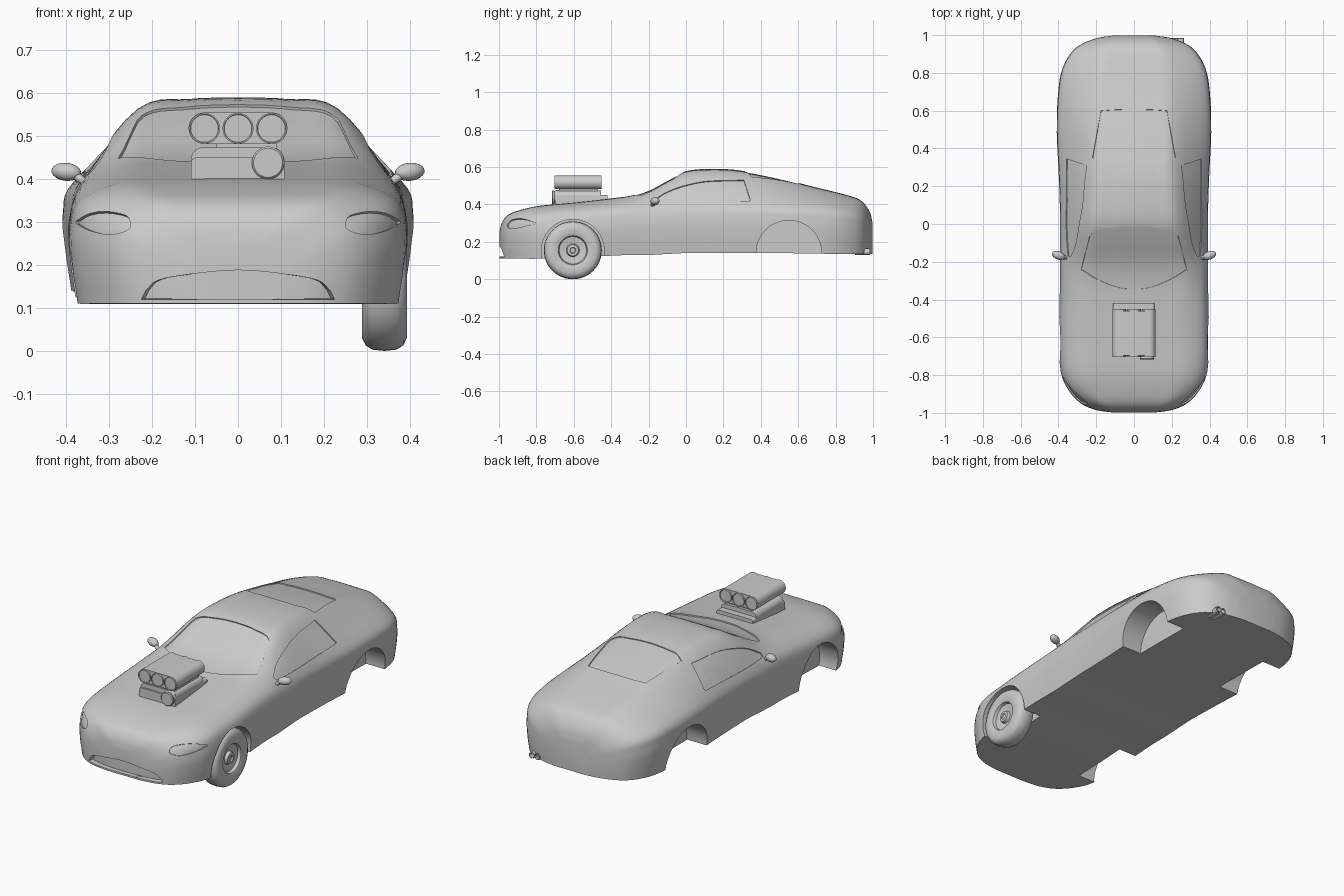
import bpy, bmesh, math
from mathutils import Vector, Matrix
from mathutils.bvhtree import BVHTree

if "Cube" in bpy.data.objects:
    bpy.data.objects.remove(bpy.data.objects["Cube"])


def spline(pts, n):
    """Catmull-Rom through tuples of any length, n samples per span."""
    pts = [Vector(p) for p in pts]
    ext = [2 * pts[0] - pts[1]] + pts + [2 * pts[-1] - pts[-2]]
    out = []
    for i in range(1, len(ext) - 2):
        a, b, c, d = ext[i - 1:i + 3]
        for k in range(n):
            t = k / n
            out.append(0.5 * (2 * b + (c - a) * t + (2 * a - 5 * b + 4 * c - d) * t * t
                              + (3 * b - a - 3 * c + d) * t ** 3))
    return out + [pts[-1]]


def make(name, verts, faces):
    me = bpy.data.meshes.new(name)
    me.from_pydata([tuple(v) for v in verts], [], faces)
    bm = bmesh.new()
    bm.from_mesh(me)
    bmesh.ops.remove_doubles(bm, verts=bm.verts, dist=1e-5)
    bmesh.ops.recalc_face_normals(bm, faces=bm.faces)
    bm.to_mesh(me)
    bm.free()
    ob = bpy.data.objects.new(name, me)
    bpy.context.collection.objects.link(ob)
    return ob


def smooth(ob, angle=35):
    bpy.ops.object.select_all(action='DESELECT')
    bpy.context.view_layer.objects.active = ob
    ob.select_set(True)
    bpy.ops.object.shade_smooth_by_angle(angle=math.radians(angle))


def cut(ob, cutter):
    m = ob.modifiers.new("cut", 'BOOLEAN')
    m.operation, m.solver, m.object = 'DIFFERENCE', 'EXACT', cutter
    bpy.context.view_layer.objects.active = ob
    bpy.ops.object.modifier_apply(modifier=m.name)
    bpy.data.objects.remove(cutter)


def lathe(name, profile, center, axis='X', seg=48):
    """Spin (offset along axis, radius) points around X or Y."""
    verts, n = [], len(profile)
    for i in range(seg):
        a = 2 * math.pi * i / seg
        for o, r in profile:
            p, q = r * math.cos(a), r * math.sin(a)
            verts.append(Vector(center) + Vector((o, p, q) if axis == 'X' else (p, o, q)))
    faces = [(i * n + j, i * n + j + 1, (i + 1) % seg * n + j + 1, (i + 1) % seg * n + j)
             for i in range(seg) for j in range(n - 1)]
    ob = make(name, verts, faces)
    smooth(ob)
    return ob


def extrude_y(name, outline, y0, y1):
    n = len(outline)
    verts = [(x, y, z) for y in (y0, y1) for x, z in outline]
    faces = [tuple(range(n)), tuple(range(n, 2 * n))]
    faces += [(i, (i + 1) % n, n + (i + 1) % n, n + i) for i in range(n)]
    ob = make(name, verts, faces)
    smooth(ob)
    return ob


def rounded(x0, x1, z0, z1, r, seg=8):
    out = []
    for cx, cz, s in ((x1 - r, z1 - r, 0), (x0 + r, z1 - r, 1), (x0 + r, z0 + r, 2), (x1 - r, z0 + r, 3)):
        for k in range(seg + 1):
            a = (s + k / seg) * math.pi / 2
            out.append((cx + r * math.cos(a), cz + r * math.sin(a)))
    return out


# body stations: y, half width, sill z, shoulder z, roof half width, top z
stations = [
    (-.998, .11, .11, .20, .06, .25), (-.985, .20, .11, .25, .13, .302), (-.95, .28, .11, .29, .19, .345),
    (-.88, .345, .11, .325, .24, .372), (-.78, .387, .11, .345, .27, .393), (-.6, .395, .115, .36, .27, .41),
    (-.42, .393, .125, .375, .27, .43), (-.3, .39, .13, .385, .27, .447), (-.2, .39, .13, .39, .265, .478),
    (-.1, .39, .135, .395, .255, .532), (0, .39, .14, .4, .24, .578), (.12, .392, .14, .4, .23, .59),
    (.28, .398, .14, .4, .22, .583), (.5, .408, .14, .395, .215, .54), (.7, .4, .137, .385, .21, .49),
    (.83, .375, .135, .37, .2, .458), (.93, .31, .135, .345, .17, .425), (.98, .21, .135, .30, .12, .365),
    (.998, .11, .135, .25, .06, .30)]
verts, faces = [], []
rows = spline(stations, 4)
for y, w, zb, s, c, zt in rows:
    half = spline([(w - .015, zb), (w - .003, zb + .35 * (s - zb)), (w, zb + .7 * (s - zb)), (w * .935, s),
                   (c, zt - .13 * (zt - s)), (c * .5, zt - .02 * (zt - s)), (0, zt)], 5)
    ring = [(x, z) for x, z in half] + [(-x, z) for x, z in half[-2::-1]]
    verts += [(x, y, z) for x, z in ring]
n = len(ring)
for i in range(len(rows) - 1):
    faces += [(i * n + j, i * n + (j + 1) % n, (i + 1) * n + (j + 1) % n, (i + 1) * n + j) for j in range(n)]
faces += [tuple(range(n)), tuple(range(len(verts) - n, len(verts)))]
body = make("car_body", verts, faces)
bvh = BVHTree.FromObject(body, bpy.context.evaluated_depsgraph_get())


def recess(upper, lower, place, direction, depth, m=6):
    """Cut a shallow pocket whose floor follows the body surface."""
    up, lo = spline(upper, 4), spline(lower, 4)
    k, outer, inner = len(up), [], []
    for i in range(m + 1):
        for a, b in zip(up, lo):
            hit, nor, _, _ = bvh.ray_cast(Vector(place(*a.lerp(b, i / m))), Vector(direction))
            outer.append(hit + nor * depth)
            inner.append(hit - nor * depth)
    t = len(outer)
    quads = [(i * k + j, i * k + j + 1, (i + 1) * k + j + 1, (i + 1) * k + j)
             for i in range(m) for j in range(k - 1)]
    rim = ([j for j in range(k)] + [i * k + k - 1 for i in range(1, m + 1)]
           + [m * k + j for j in range(k - 2, -1, -1)] + [i * k for i in range(m - 1, 0, -1)])
    fs = quads + [tuple(q + t for q in f) for f in quads]
    fs += [(a, b, b + t, a + t) for a, b in zip(rim, rim[1:] + rim[:1])]
    cut(body, make("recess_cutter", outer + inner, fs))


def both(pts):
    return pts + [(-x, v) for x, v in pts[-2::-1]]


# windshield and rear window, projected from above
above = lambda x, y: (x, y, 2)
recess(both([(-.235, -.065), (-.2, -.035), (-.1, -.018), (0, -.013)]),
       both([(-.28, -.24), (-.2, -.29), (-.09, -.335), (0, -.345)]), above, (0, 0, -1), .006)
recess(both([(-.22, .35), (-.15, .325), (0, .315)]),
       both([(-.175, .6), (-.1, .605), (0, .607)]), above, (0, 0, -1), .005)
# grille mouth
recess(both([(-.215, .14), (-.185, .165), (-.1, .18), (0, .188)]),
       both([(-.225, .12), (-.185, .12), (-.1, .12), (0, .12)]), lambda x, z: (x, -3, z), (0, 1, 0), .025)
for s in (1, -1):
    # side windows
    recess([(-.17, .425), (-.1, .468), (0, .503), (.12, .525), (.31, .53)],
           [(-.17, .41), (-.1, .408), (0, .408), (.12, .412), (.345, .42)],
           lambda y, z: (3 * s, y, z), (-s, 0, 0), .006)
    # headlights
    recess([(.25, .298), (.262, .316), (.31, .325), (.35, .318), (.377, .302)],
           [(.25, .288), (.265, .278), (.30, .271), (.345, .28), (.377, .297)],
           lambda x, z: (x * s, -3, z), (0, 1, 0), .007, 4)
    # wheel wells
    for y, z, r in ((-.605, .152, .168), (.55, .14, .175)):
        cut(body, lathe("well_cutter", [(-.12, 0), (-.12, r), (.12, r), (.12, 0)], (.39 * s, y, z)))
smooth(body, 30)

# the single front wheel
lathe("front_wheel", [(-.045, 0), (-.045, .08), (-.052, .095), (-.052, .125), (-.044, .142), (-.028, .152),
                      (0, .155), (.028, .152), (.044, .142), (.052, .125), (.052, .095), (.046, .078),
                      (.03, .073), (.024, .035), (.04, .03), (.042, .016), (.035, .013), (.035, 0)],
      (.341, -.605, .155))

# supercharger: base, neck, air scoop with three bores at each end, pulley
extrude_y("blower_base", rounded(-.11, .108, .385, .45, .012), -.70, -.42)
extrude_y("blower_case", rounded(-.11, .108, .40, .474, .03), -.69, -.455)
extrude_y("blower_neck", rounded(-.05, .09, .46, .49, .005), -.68, -.47)
extrude_y("air_scoop", rounded(-.115, .115, .482, .555, .036), -.695, -.46)
for x in (-.078, 0, .078):
    lathe("scoop_intake", [(-.122, 0), (-.122, .032), (-.126, .033), (-.126, .036), (.126, .036), (.126, .033),
                           (.122, .032), (.122, 0)], (x, -.577, .518), 'Y', 32)
lathe("blower_pulley", [(-.035, 0), (-.035, .034), (-.031, .038), (-.02, .034), (-.012, .038), (.03, .038),
                        (.03, 0)], (.07, -.682, .438), 'Y', 32)

# side mirrors
for s in (1, -1):
    for name, loc, size, tilt in (("side_mirror", (.4, -.166, .417), (.036, .022, .021), -.1),
                                  ("mirror_stem", (.372, -.175, .404), (.028, .012, .01), -.6)):
        bpy.ops.mesh.primitive_uv_sphere_add(segments=24, ring_count=12, radius=1)
        ob = bpy.context.object
        ob.name = name
        turn = Matrix.Rotation(s * .35, 4, 'Z') @ Matrix.Rotation(s * tilt, 4, 'Y')
        ob.data.transform(Matrix.Translation((loc[0] * s, loc[1], loc[2])) @ turn @ Matrix.Diagonal((*size, 1)))
        smooth(ob, 60)

# twin exhaust tips on the right rear
for x in (.215, .248):
    lathe("exhaust_tip", [(-.06, 0), (-.06, .017), (.02, .017), (.022, .015), (.02, .013), (-.02, .012), (-.02, 0)],
          (x, .963, .147), 'Y', 24)
